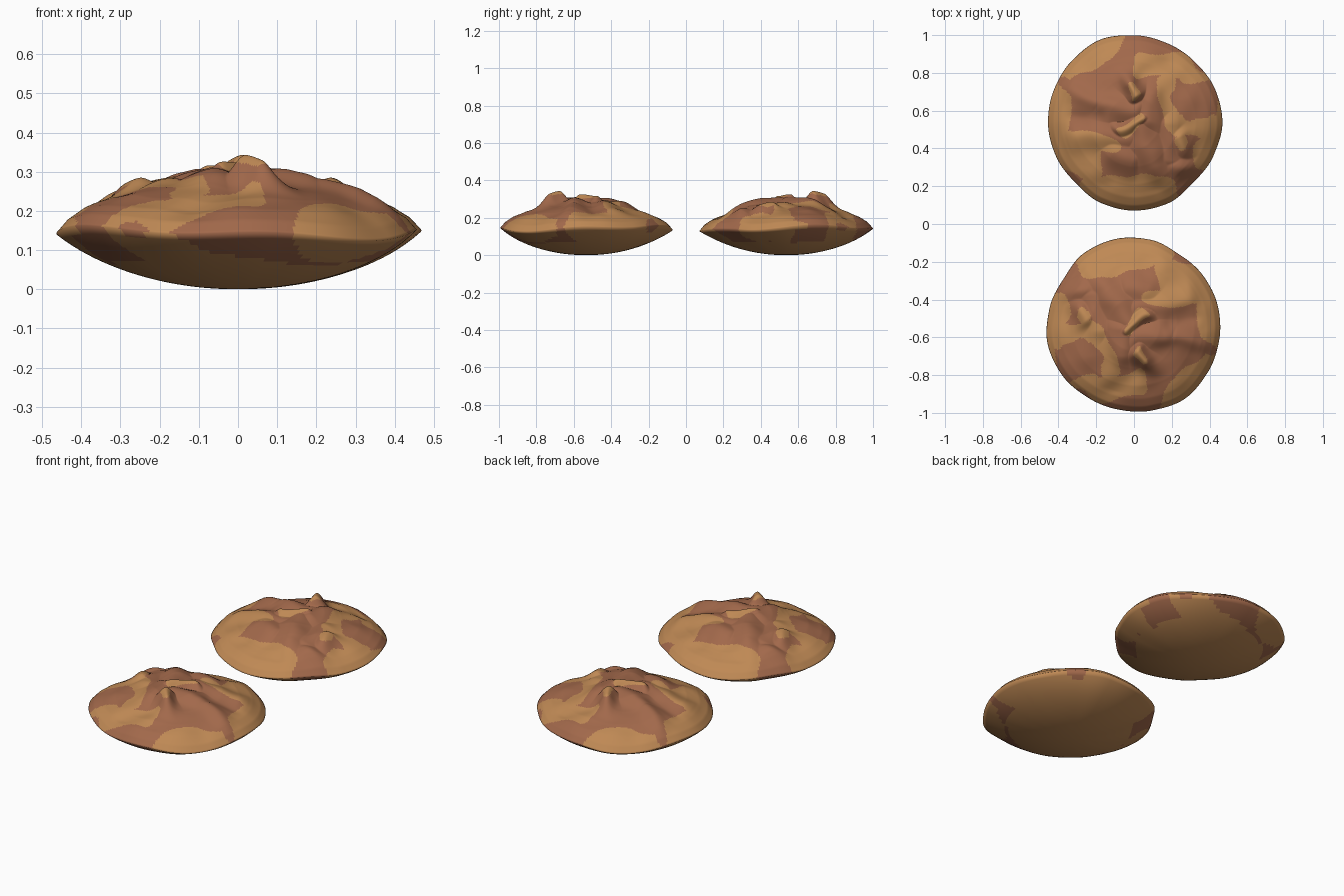
import bpy, bmesh, math
from mathutils import Vector, noise

if "Cube" in bpy.data.objects:
    bpy.data.objects.remove(bpy.data.objects["Cube"])

SEG, TOP, BOT = 300, 84, 24

def material(name, col):
    m = bpy.data.materials.new(name)
    m.diffuse_color = (*col, 1)
    m.use_nodes = True
    m.node_tree.nodes["Principled BSDF"].inputs["Base Color"].default_value = m.diffuse_color
    return m

tan = material("tan_dough", (0.52, 0.25, 0.09))
brown = material("brown_dough", (0.36, 0.14, 0.07))

# outline radius every 22.5 degrees, and top profile (t, z)
RADII = [.468, .464, .455, .455, .462, .474, .464, .458,
         .455, .450, .444, .460, .466, .464, .446, .456]
PROFILE = [(0, .278), (.3, .274), (.5, .258), (.7, .232), (.85, .202), (.94, .175), (1, .143)]

# folds on the top: x1, y1, x2, y2, half width, height
FOLDS = [(-.36, .18, -.15, .09, .05, .024), (-.15, .09, .02, .07, .06, .032),
         (-.32, -.09, -.03, -.06, .05, .020), (.02, -.02, .12, -.25, .07, .032),
         (.10, .13, .08, .00, .06, .032), (-.02, .22, .01, .15, .05, .066),
         (-.08, -.03, .06, .01, .035, .045), (.24, -.08, .26, -.14, .05, .034),
         (.24, -.24, .34, -.27, .055, .030), (.0, -.2, -.1, -.15, .06, .02),
         (.18, .0, .2, -.2, .05, .02), (.04, .25, .2, .32, .05, -.012),
         (-.2, .02, -.33, .03, .04, -.01), (-.1, -.3, .1, -.32, .06, -.012)]

# colour patches painted in order: x1, y1, x2, y2, radius, is_brown
PATCHES = [(-.16, .42, -.40, .30, .10, 0), (-.44, .22, -.45, -.1, .09, 0),
           (-.42, -.15, -.26, -.20, .10, 0), (-.3, -.1, -.12, -.11, .035, 0),
           (-.2, -.34, .16, -.37, .08, 0), (-.12, -.44, .14, -.45, .09, 0),
           (.06, .31, .24, .29, .065, 0), (.24, .29, .38, .18, .06, 0),
           (.16, .2, .2, .02, .05, 0), (.25, .0, .40, -.02, .07, 0),
           (.42, -.1, .36, -.2, .06, 0), (.46, .2, .46, -.05, .035, 0),
           (.26, .15, .38, .15, .055, 1), (.30, .06, .36, .06, .04, 1),
           (-.37, .21, -.3, .14, .04, 1), (-.02, .22, .01, .15, .027, 0),
           (-.07, -.03, .05, .01, .028, 0), (.24, -.09, .26, -.12, .035, 0)]

def seg_dist(x, y, s):
    dx, dy = s[2] - s[0], s[3] - s[1]
    px, py = x - s[0], y - s[1]
    u = max(0, min(1, (px * dx + py * dy) / (dx * dx + dy * dy)))
    return math.hypot(px - u * dx, py - u * dy)

def radius(a):
    f = a / math.tau * 16
    i = int(f)
    u = f - i
    u = u * u * (3 - 2 * u)
    return RADII[i % 16] * (1 - u) + RADII[(i + 1) % 16] * u

def profile(t):
    for (a, za), (b, zb) in zip(PROFILE, PROFILE[1:]):
        if t <= b:
            return za + (zb - za) * (t - a) / (b - a)
    return PROFILE[-1][1]

def warp(x, y, k):
    return (x + k * noise.noise((x * 7, y * 7, 3.1)), y + k * noise.noise((x * 7, y * 7, 8.7)))

def rim(a):
    return .012 * math.sin(2 * a + .6) + .008 * math.sin(5 * a)

def top_height(x, y, t, a):
    wx, wy = warp(x, y, .03)
    fade = min(1, (1 - t) * 5)
    up = down = 0
    for s in FOLDS:
        h = s[5] * math.exp(-(seg_dist(wx, wy, s) / s[4]) ** 2)
        up, down = max(up, h), min(down, h)
    bump = up + down + .008 * noise.noise((x * 9, y * 9, 0))
    return profile(t) + rim(a) * t ** 3 + bump * fade

def is_brown(x, y):
    x, y = warp(x, y, .05)
    c = 1
    for s in PATCHES:
        if seg_dist(x, y, s) < s[4]:
            c = s[5]
    return c

# one patty: folded top surface and shallow bowl underneath
bm = bmesh.new()
rings = []
for j in range(1, TOP + BOT):
    top = j <= TOP
    ring = []
    for i in range(SEG):
        a = math.tau * i / SEG
        t = j / TOP if top else 1 - (j - TOP) / BOT
        r = radius(a) * t
        x, y = r * math.cos(a), r * math.sin(a)
        z = top_height(x, y, t, a) if top else .126 * t ** 2.1 + (rim(a) + .017) * t ** 8
        ring.append(bm.verts.new((x, y, z)))
    rings.append(ring)
for a, b in zip(rings, rings[1:]):
    for i in range(SEG):
        k = (i + 1) % SEG
        bm.faces.new((a[i], b[i], b[k], a[k]))
peak = bm.verts.new((0, 0, top_height(0, 0, 0, 0)))
base = bm.verts.new((0, 0, 0))
for i in range(SEG):
    k = (i + 1) % SEG
    bm.faces.new((peak, rings[0][i], rings[0][k]))
    bm.faces.new((base, rings[-1][k], rings[-1][i]))
bm.normal_update()
for f in bm.faces:
    c = f.calc_center_median()
    f.smooth = True
    under = f.normal.z < 0 and c.xy.length < .34
    f.material_index = 0 if under else is_brown(c.x, c.y)
me = bpy.data.meshes.new("patty")
bm.to_mesh(me)
bm.free()
me.materials.append(tan)
me.materials.append(brown)

# the same patty twice, the second turned around
for name, y, turn in (("back_patty", .537, 0), ("front_patty", -.535, 192)):
    ob = bpy.data.objects.new(name, me)
    ob.location = (0, y, 0)
    ob.rotation_euler.z = math.radians(turn)
    bpy.context.collection.objects.link(ob)
